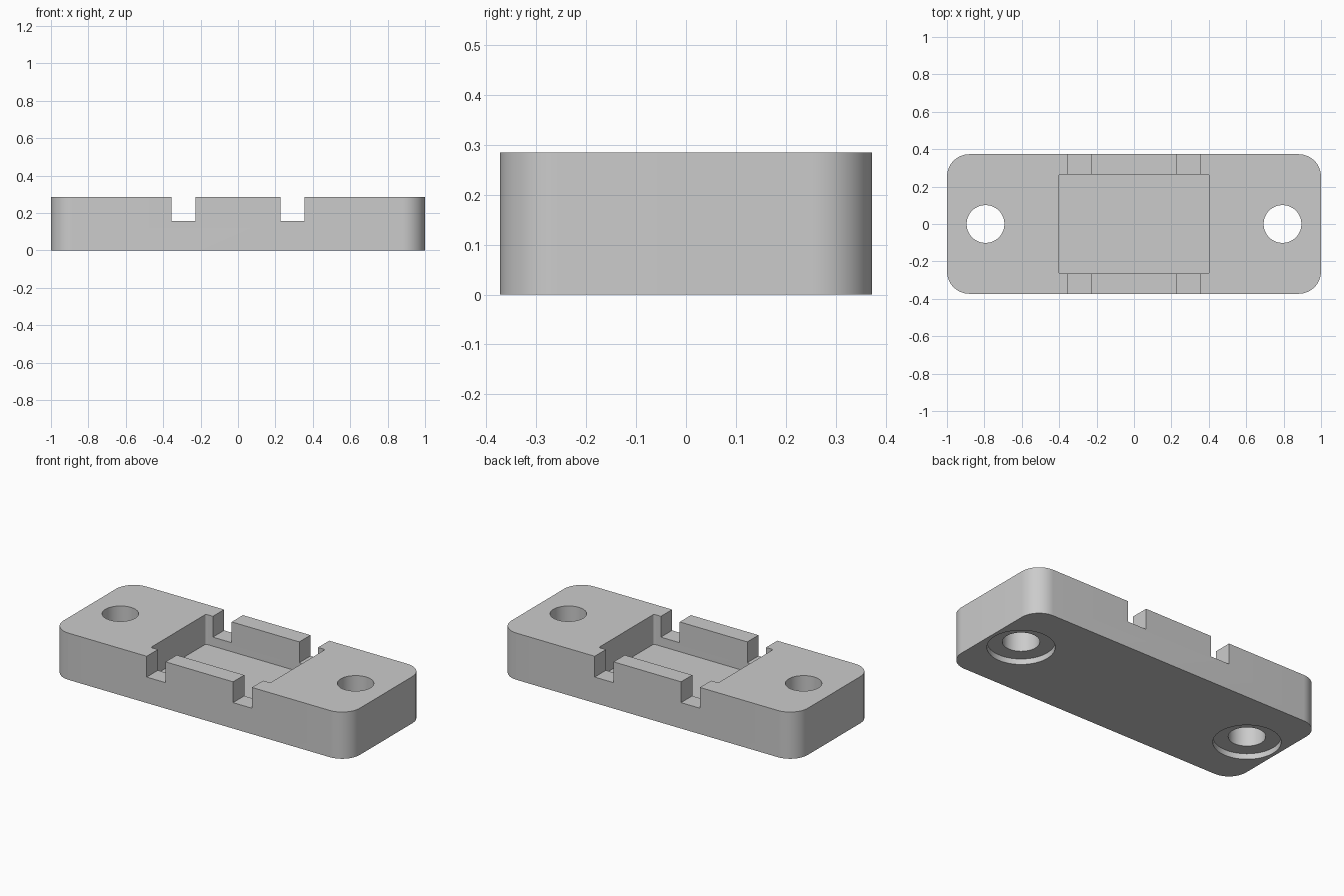
import bpy
import bmesh
from math import cos, sin, pi

cube = bpy.data.objects.get("Cube")
if cube:
    bpy.data.objects.remove(cube, do_unlink=True)

LENGTH, WIDTH, HEIGHT = 2.0, 0.746, 0.285
HOLE_X = 0.794

grey = bpy.data.materials.new("light grey")
grey.use_nodes = True
grey.diffuse_color = (0.6, 0.6, 0.6, 1)
grey.node_tree.nodes["Principled BSDF"].inputs["Base Color"].default_value = (0.6, 0.6, 0.6, 1)


def rounded_rect(sx, sy, r, steps):
    """Outline of a centred rectangle with rounded corners."""
    pts = []
    for i, (cx, cy) in enumerate([(1, 1), (-1, 1), (-1, -1), (1, -1)]):
        for k in range(steps + 1):
            a = (i + k / steps) * pi / 2
            pts.append((cx * (sx / 2 - r) + r * cos(a), cy * (sy / 2 - r) + r * sin(a)))
    return pts


def circle(r, n=64):
    return [(r * cos(2 * pi * i / n), r * sin(2 * pi * i / n)) for i in range(n)]


def prism(name, outline, z0, z1, x=0):
    """Solid made by raising an outline from z0 to z1."""
    bm = bmesh.new()
    face = bm.faces.new([bm.verts.new((px + x, py, z0)) for px, py in outline])
    top = bmesh.ops.extrude_face_region(bm, geom=[face])["geom"]
    bmesh.ops.translate(bm, vec=(0, 0, z1 - z0),
                        verts=[v for v in top if isinstance(v, bmesh.types.BMVert)])
    bmesh.ops.recalc_face_normals(bm, faces=bm.faces)
    mesh = bpy.data.meshes.new(name)
    bm.to_mesh(mesh)
    bm.free()
    mesh.materials.append(grey)
    obj = bpy.data.objects.new(name, mesh)
    bpy.context.collection.objects.link(obj)
    return obj


# Rounded mounting block
block = prism("mounting_block", rounded_rect(LENGTH, WIDTH, 0.12, 16), 0, HEIGHT)

# Central pocket
cutters = [prism("pocket_cutter", rounded_rect(0.806, 0.53, 0.012, 6), 0.103, 0.4)]

for side in (-1, 1):
    # Cross slot through both long walls
    half = 0.0635
    slot = [(-half, -1), (half, -1), (half, 1), (-half, 1)]
    cutters.append(prism("slot_cutter", slot, 0.158, 0.4, side * 0.2915))
    # Screw hole with a shallow counterbore underneath
    cutters.append(prism("hole_cutter", circle(0.101), -0.1, 0.4, side * HOLE_X))
    cutters.append(prism("counterbore_cutter", circle(0.184), -0.1, 0.034, side * HOLE_X))

# Cut everything out of the block
bpy.ops.object.select_all(action="DESELECT")
bpy.context.view_layer.objects.active = block
block.select_set(True)
for cutter in cutters:
    cutter.hide_render = True
    mod = block.modifiers.new(cutter.name, "BOOLEAN")
    mod.operation = "DIFFERENCE"
    mod.solver = "EXACT"
    mod.object = cutter
    bpy.ops.object.modifier_apply(modifier=mod.name)
    bpy.data.objects.remove(cutter, do_unlink=True)

bpy.ops.object.shade_smooth_by_angle()
